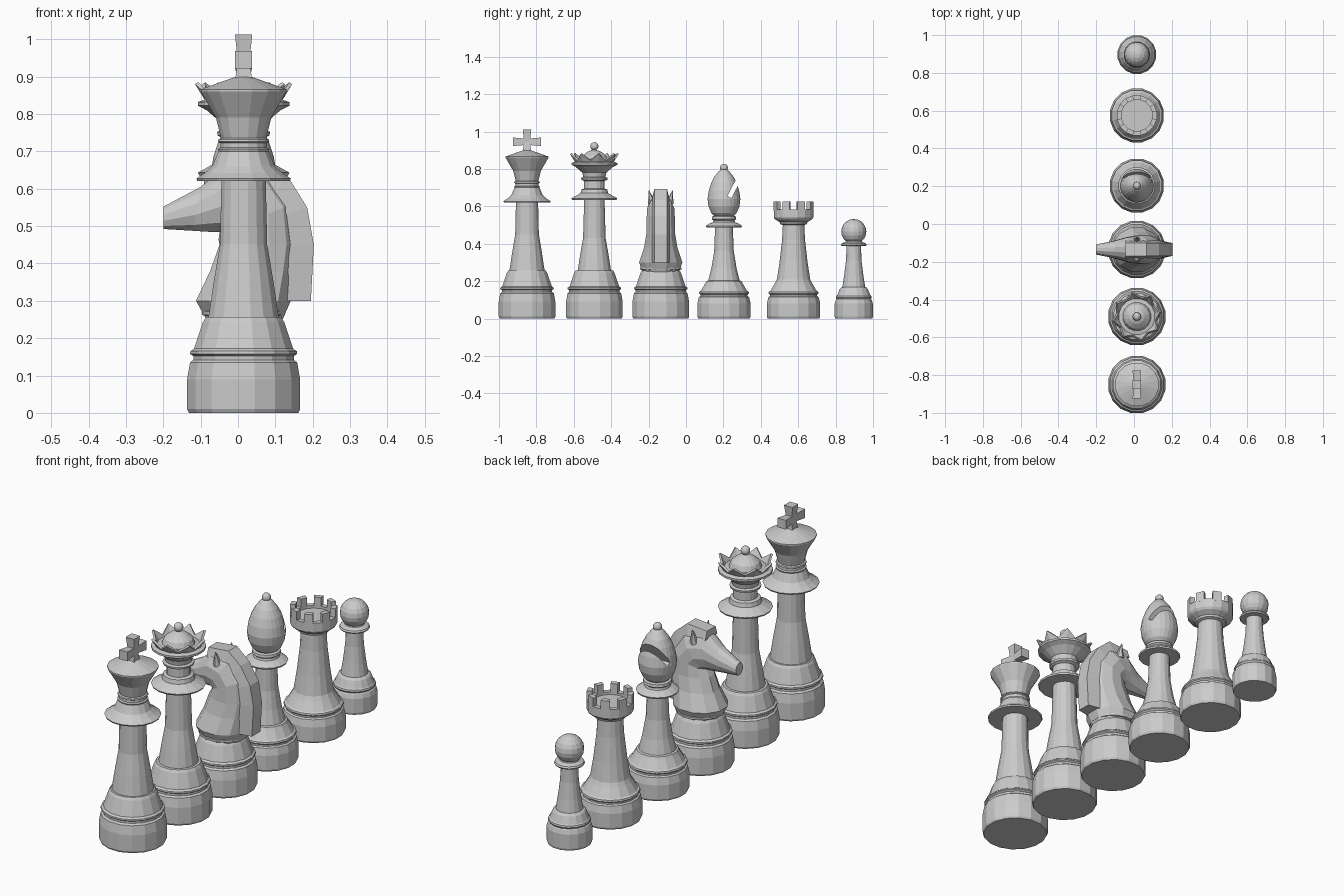
import bpy, bmesh, math
from mathutils import Vector, Matrix

if "Cube" in bpy.data.objects:
    bpy.data.objects.remove(bpy.data.objects["Cube"])

CX = 0.015
SIDES = 16


def finish(bm, name, loc=(0, 0, 0)):
    bmesh.ops.recalc_face_normals(bm, faces=bm.faces)
    me = bpy.data.meshes.new(name)
    bm.to_mesh(me)
    bm.free()
    ob = bpy.data.objects.new(name, me)
    ob.location = loc
    bpy.context.collection.objects.link(ob)
    return ob


def loft(bm, rings):
    loops = [[bm.verts.new(p) for p in r] for r in rings]
    n = len(loops[0])
    for a, b in zip(loops, loops[1:]):
        for i in range(n):
            j = (i + 1) % n
            bm.faces.new((a[i], a[j], b[j], b[i]))
    bm.faces.new(loops[0][::-1])
    bm.faces.new(loops[-1])


def circle(r, z, n):
    return [(r * math.cos(2 * math.pi * (i + .5) / n), r * math.sin(2 * math.pi * (i + .5) / n), z)
            for i in range(n)]


def lathe(name, profile, y, n=SIDES):
    bm = bmesh.new()
    loft(bm, [circle(r * 1.008, z, n) for r, z in profile])
    return finish(bm, name, (CX, y, 0))


def ball(name, r, y, z, u=16, v=10):
    bm = bmesh.new()
    bmesh.ops.create_uvsphere(bm, u_segments=u, v_segments=v, radius=r)
    return finish(bm, name, (CX, y, z))


def box(name, size, mat):
    bm = bmesh.new()
    bmesh.ops.create_cube(bm, size=1, matrix=mat @ Matrix.Diagonal((*size, 1)))
    return finish(bm, name)


# shared foot of the tall pieces
FOOT = [(.148, 0), (.153, .01), (.153, .09), (.145, .135), (.136, .142), (.136, .152), (.145, .158),
        (.144, .165), (.134, .172), (.11, .243), (.102, .256)]

# king body and flared cross
KY = -.85
lathe("king_body", FOOT + [(.095, .257), (.081, .35), (.064, .45), (.06, .62), (.125, .62), (.128, .627),
      (.105, .642), (.085, .66), (.068, .70), (.07, .706), (.063, .71), (.063, .722), (.07, .726), (.068, .732),
      (.061, .735), (.075, .79), (.116, .86), (.116, .866), (.06, .886), (.02, .9), (.012, .902)], KY)


def cross_arm(name, axis, length, start, wide, narrow):
    bm = bmesh.new()
    rings = []
    for t, w in ((0, narrow), (length, wide)):
        rings.append([Vector((sx * w, sy * w, t)) for sx, sy in ((-1, -1), (1, -1), (1, 1), (-1, 1))])
    loft(bm, rings)
    ob = finish(bm, name, (CX, KY, start))
    ob.rotation_euler = axis
    return ob


cross_arm("cross_top", (0, 0, 0), .067, .945, .023, .016)
cross_arm("cross_stem", (math.pi, 0, 0), .058, .945, .023, .016)
for s in (-1, 1):
    cross_arm("cross_arm", (s * math.pi / 2, 0, 0), .075, .945, .023, .016)

# queen body, crown and ball
QY = -.49
lathe("queen_body", FOOT + [(.09, .257), (.077, .34), (.061, .43), (.055, .635), (.12, .635), (.124, .643),
      (.1, .656), (.075, .67), (.07, .69), (.055, .695), (.055, .735), (.07, .742), (.072, .752), (.06, .757),
      (.065, .78), (.1, .81), (.124, .822), (.124, .832), (.1, .84), (.075, .845), (.065, .87), (.04, .89),
      (.012, .902)], QY)
bm = bmesh.new()
low = [bm.verts.new(p) for p in circle(.094, .837, 16)]
high = []
for i in range(16):
    a = 2 * math.pi * (i + .5) / 16
    r, z = ((.124, .885), (.1, .85))[i % 2]
    high.append(bm.verts.new((r * math.cos(a), r * math.sin(a), z)))
for i in range(16):
    bm.faces.new((low[i], low[i - 1], high[i - 1], high[i]))
crown = finish(bm, "queen_crown", (CX, QY, 0))
mod = crown.modifiers.new("thickness", 'SOLIDIFY')
mod.thickness = .01
ball("queen_ball", .022, QY, .921)

# knight base, horse, mane and ears
NY = -.135
lathe("knight_base", FOOT + [(.098, .258), (.112, .262), (.112, .272), (.1, .276)], NY)
sections = [  # front x, z, back x, z, half width
    (-.085, .25, .12, .25, .1), (-.113, .30, .142, .30, .12), (-.075, .38, .152, .38, .092),
    (-.05, .45, .158, .45, .08), (-.03, .485, .145, .56, .078), (-.04, .485, .085, .65, .076),
    (-.06, .483, -.02, .672, .066), (-.12, .487, -.10, .605, .046), (-.2, .492, -.2, .552, .028)]
rings = []
for fx, fz, bx, bz, w in sections:
    f, b = Vector((fx, 0, fz)), Vector((bx, 0, bz))
    ring = []
    for i in range(12):
        a = 2 * math.pi * (i + .5) / 12
        ring.append((f + b) / 2 + (b - f) / 2 * math.cos(a) * 1.03 + Vector((0, w * math.sin(a), 0)))
    rings.append(ring)
bm = bmesh.new()
loft(bm, rings)
finish(bm, "horse_head_and_neck", (0, NY, 0))

mane = [  # inner x, z, outer x, z
    (-.045, .64, -.045, .682), (.05, .63, .065, .692), (.1, .59, .132, .635), (.13, .53, .185, .55),
    (.14, .45, .203, .45), (.12, .30, .195, .30)]
bm = bmesh.new()
loft(bm, [[(ix, -.048, iz), (ox, -.034, oz), (ox, .034, oz), (ix, .048, iz)] for ix, iz, ox, oz in mane])
finish(bm, "mane", (0, NY, 0))
for s in (-1, 1):
    bm = bmesh.new()
    bmesh.ops.create_cone(bm, cap_ends=True, segments=6, radius1=.022, radius2=.002, depth=.07)
    ear = finish(bm, "ear", (.015, NY + s * .055, .65))
    ear.rotation_euler = (-s * .25, 0, 0)

# bishop body, slotted mitre and ball
BY = .203
SMALL = [(.139, 0), (.144, .01), (.144, .08), (.136, .115), (.128, .12), (.128, .128), (.136, .135),
         (.134, .143), (.125, .148), (.1, .19), (.095, .2)]
lathe("bishop_body", SMALL + [(.085, .203), (.068, .27), (.053, .36), (.048, .488), (.095, .488), (.098, .496),
      (.08, .507), (.06, .515), (.057, .525), (.066, .532), (.064, .545), (.052, .55)], BY)
mitre = lathe("bishop_mitre", [(.048, .545), (.068, .565), (.083, .6), (.088, .64), (.081, .685), (.068, .725),
              (.05, .76), (.028, .788), (.012, .8)], BY, 24)
d = Vector((0, .45, .89)).normalized()
cutter = box("slot_cutter", (.4, .024, .2), Matrix.Translation(Vector((CX, BY + .03, .65)) + d * .1)
             @ Matrix.Rotation(-math.atan2(d.y, d.z), 4, 'X'))
cutter.hide_render = True
cutter.hide_viewport = True
cutter.display_type = 'WIRE'
mod = mitre.modifiers.new("slot", 'BOOLEAN')
mod.operation = 'DIFFERENCE'
mod.solver = 'EXACT'
mod.object = cutter
ball("bishop_ball", .021, BY, .806)

# rook body and battlements
RY = .575
lathe("rook_body", SMALL + [(.09, .21), (.076, .3), (.062, .42), (.058, .5), (.072, .505), (.075, .515),
      (.1, .53), (.107, .54), (.107, .583), (.083, .583), (.083, .57)], RY)
for k in range(8):
    bm = bmesh.new()
    a0 = 2 * math.pi * (k + .25) / 8
    a1 = a0 + math.pi / 8
    quad = [(r * math.cos(a), r * math.sin(a)) for r, a in ((.083, a0), (.108, a0), (.108, a1), (.083, a1))]
    loft(bm, [[(x, y, z) for x, y in quad] for z in (.575, .625)])
    finish(bm, "battlement", (CX, RY, 0))

# pawn body and head
PY = .897
lathe("pawn_body", [(.1, 0), (.103, .01), (.103, .08), (.097, .1), (.092, .104), (.097, .112), (.095, .12),
      (.09, .124), (.076, .158), (.07, .165), (.062, .168), (.052, .23), (.042, .31), (.039, .388),
      (.066, .388), (.07, .394), (.066, .402), (.045, .41), (.04, .42)], PY)
ball("pawn_head", .067, PY, .465)
